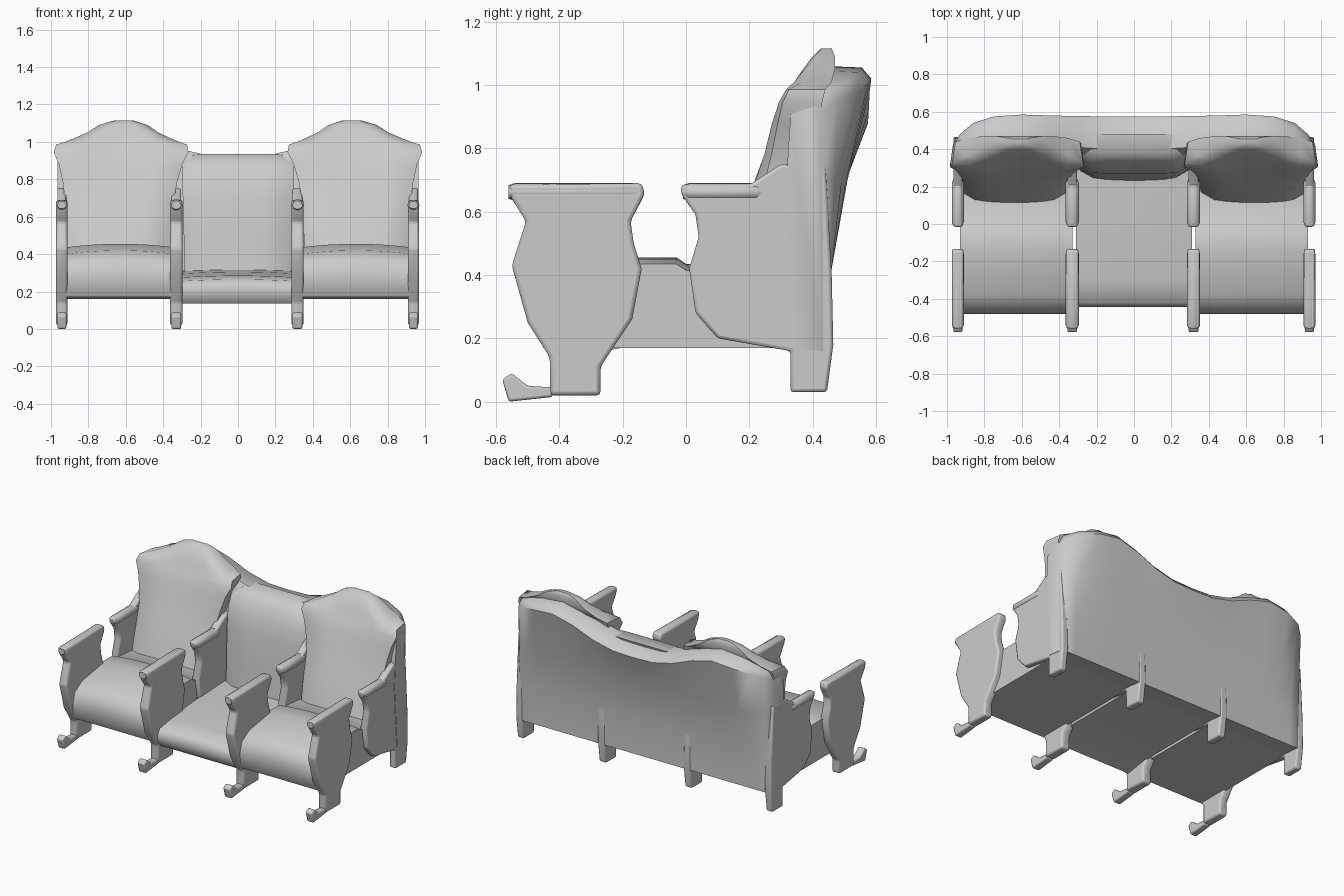
import bpy, bmesh, math

cube = bpy.data.objects.get("Cube")
if cube:
    bpy.data.objects.remove(cube, do_unlink=True)

fabric = bpy.data.materials.new("pale_grey")
fabric.use_nodes = True
GREY = (0.6, 0.6, 0.6, 1)
fabric.diffuse_color = GREY
fabric.node_tree.nodes["Principled BSDF"].inputs["Base Color"].default_value = GREY


def finish(name, bm, bevel=0.0, angle=50):
    bmesh.ops.recalc_face_normals(bm, faces=bm.faces)
    mesh = bpy.data.meshes.new(name)
    bm.to_mesh(mesh)
    bm.free()
    mesh.materials.append(fabric)
    ob = bpy.data.objects.new(name, mesh)
    bpy.context.collection.objects.link(ob)
    if bevel:
        mod = ob.modifiers.new("soft_edge", "BEVEL")
        mod.width, mod.segments = bevel, 2
    bpy.ops.object.select_all(action="DESELECT")
    ob.select_set(True)
    bpy.context.view_layer.objects.active = ob
    bpy.ops.object.shade_smooth_by_angle(angle=math.radians(angle))
    return ob


def loft(name, rings, bevel=0.0):
    """Skin a list of equal closed rings and cap both ends."""
    bm = bmesh.new()
    rows = [[bm.verts.new(p) for p in ring] for ring in rings]
    n = len(rows[0])
    for a, b in zip(rows, rows[1:]):
        for i in range(n):
            j = (i + 1) % n
            bm.faces.new((a[i], a[j], b[j], b[i]))
    bm.faces.new(rows[0])
    bm.faces.new(rows[-1])
    return finish(name, bm, bevel)


def panel(name, outline, x, thick, bevel):
    """Side outline in (y, z) given a thickness along x."""
    return loft(name, [[(x + s * thick / 2, y, z) for y, z in outline]
                       for s in (-1, 1)], bevel)


# Arm halves with their legs
FRONT_ARM = [(-.56, .685), (-.14, .69), (-.13, .655), (-.175, .57), (-.165, .5),
             (-.14, .42), (-.17, .26), (-.27, .11), (-.27, .02), (-.43, .02),
             (-.43, .14), (-.5, .25), (-.55, .43), (-.505, .57), (-.55, .64)]
REAR_ARM = [(-.015, .685), (.2, .685), (.3, .75), (.44, .75), (.46, .4), (.465, .18),
            (.445, .03), (.33, .03), (.33, .16), (.1, .2), (.03, .28),
            (.01, .42), (.04, .52), (.03, .59), (-.015, .655)]
TOE = [(-.58, .07), (-.55, .09), (-.5, .05), (-.42, .045), (-.42, .015), (-.56, 0)]
ARMS = {"right_outer": (-.942, .06), "right_inner": (-.33, .066),
        "left_inner": (.318, .066), "left_outer": (.938, .06)}
for side, (x, thick) in ARMS.items():
    panel(side + "_front_arm", FRONT_ARM, x, thick, .012)
    panel(side + "_rear_arm", REAR_ARM, x, thick * .8, .01)
    panel(side + "_toe", TOE, x, thick * .8, .008)
    # rolled pad along the arm top
    for part, y0, y1 in (("front", -.56, -.14), ("rear", -.01, .24)):
        rings = []
        for y in (y0, y0 + .02, y1 - .02, y1):
            r = thick * (.4 if y in (y0, y1) else .54)
            rings.append([(x + r * math.cos(a), y, .662 + r * .85 * math.sin(a))
                          for a in (k * math.pi / 5 for k in range(10))])
        loft(f"{side}_{part}_arm_pad", rings)


# Seats: side profile lofted across the width, with a soft crown
def seat(name, centre, half, profile, crown):
    rings = []
    for k in range(9):
        u = k / 4 - 1
        rings.append([(centre + u * half, y, z - crown * u * u if z > .22 else z)
                      for y, z in profile])
    loft(name, rings)


SIDE_SEAT = [(-.45, .17), (-.475, .22), (-.48, .3), (-.46, .37), (-.38, .42),
             (-.15, .455), (-.03, .455), (.0, .435), (.15, .42), (.36, .4), (.36, .17)]
MID_SEAT = [(-.41, .135), (-.44, .17), (-.445, .23), (-.42, .265), (-.3, .285),
            (0, .305), (.32, .32), (.36, .17), (-.2, .17)]
for side, s in (("left", 1), ("right", -1)):
    seat(side + "_seat", s * .63, .3, SIDE_SEAT, .02)
seat("middle_seat", 0, .31, MID_SEAT, .01)


# Curved back shell, lofted from one end to the other
STATIONS = [(0, .92, .36, .575), (.15, .925, .36, .575), (.3, .96, .37, .577),
            (.45, 1.02, .38, .58), (.6, 1.06, .39, .585), (.75, 1.045, .38, .575),
            (.86, 1.02, .36, .54), (.93, .99, .34, .48), (.965, .955, .33, .42)]
stations = [(-x, *rest) for x, *rest in STATIONS[:0:-1]] + STATIONS
rings = []
for x, top, front, back in stations:
    low = .46 - .03 * (abs(x) > .95)
    mid = low + (back - low) * .4
    rings.append([(x, .34, .17), (x, front - .02, .6), (x, front, top - .05),
                  (x, front + .04, top), (x, back - .03, top - .005),
                  (x, back, top - .04), (x, mid, .7), (x, low, .42), (x, low, .16)])
loft("back_shell", rings)


# Back cushions: rows of (height, half width, front, back, hollow at the middle)
def back_cushion(name, centre, lean, rows):
    rings = []
    for i, (z, half, front, back, hollow) in enumerate(rows):
        c = centre + lean * i / (len(rows) - 1)
        ring = []
        for k in range(9):
            u = k / 4 - 1
            y = front + hollow * (1 - u * u) + .035 * u ** 8
            ring.append((c + u * half, y, z))
        ring += [(c + half * .95, back, z), (c - half * .95, back, z)]
        rings.append(ring)
    loft(name, rings)


SIDE_BACK = [(.38, .28, .13, .4, -.03), (.5, .285, .16, .42, -.02),
             (.68, .29, .21, .42, .0), (.78, .305, .235, .42, .02),
             (.88, .33, .255, .42, .03), (.945, .36, .27, .43, .045),
             (.985, .35, .29, .44, .05), (1.01, .28, .33, .46, .02),
             (1.05, .19, .37, .47, .0), (1.09, .13, .4, .47, .0), (1.115, .05, .425, .455, .0)]
MID_BACK = [(.29, .29, .25, .4, -.02), (.5, .29, .255, .42, .0), (.7, .295, .27, .42, .0),
            (.8, .3, .285, .43, .01), (.88, .3, .32, .46, .01), (.935, .27, .38, .48, .0)]
for side, s in (("left", 1), ("right", -1)):
    back_cushion(side + "_back_cushion", s * .64, -s * .03, SIDE_BACK)
back_cushion("middle_back_cushion", 0, 0, MID_BACK)
